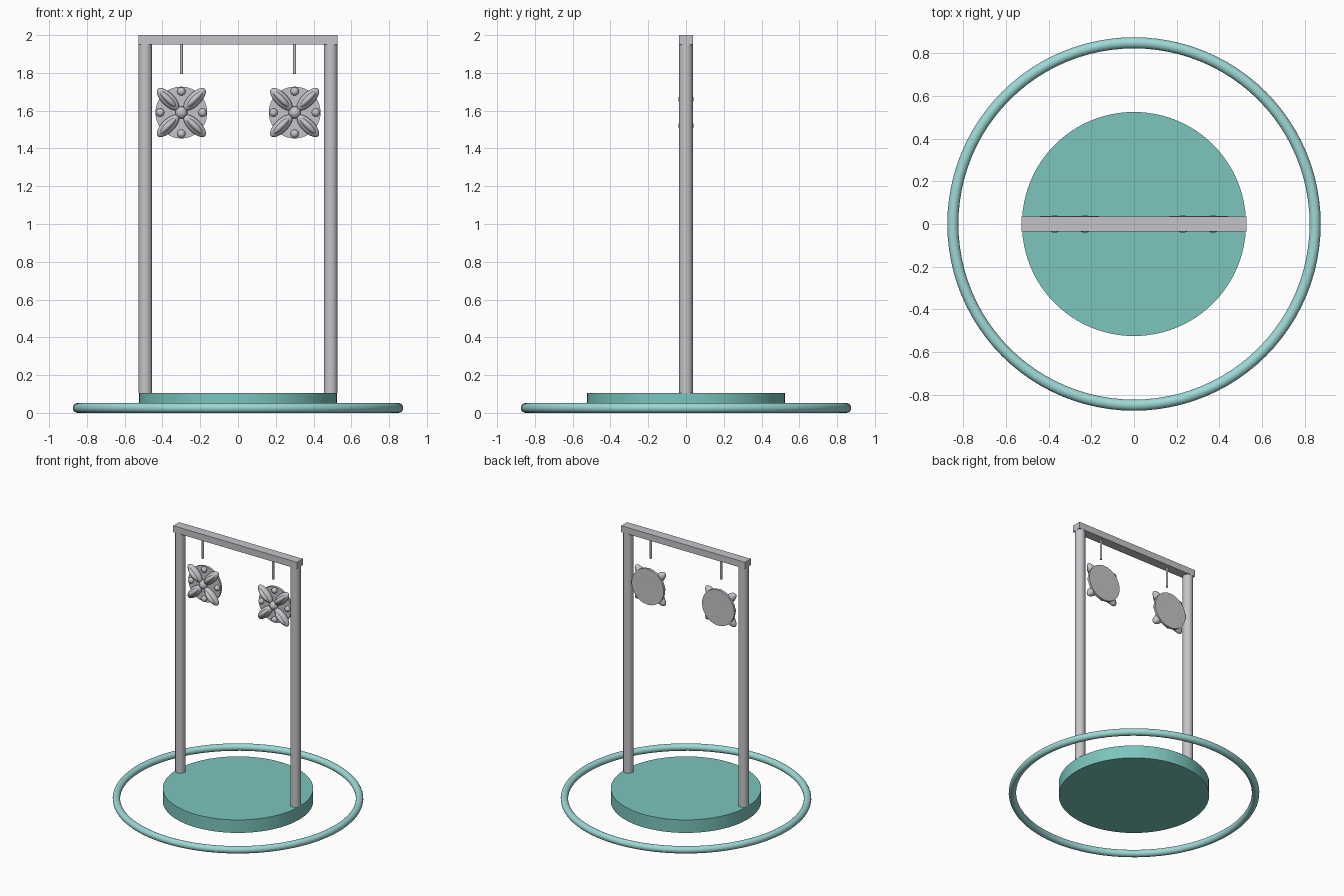
import bpy
import math

default = bpy.data.objects.get("Cube")
if default:
    bpy.data.objects.remove(default, do_unlink=True)


def make_material(name, rgb):
    mat = bpy.data.materials.new(name)
    mat.use_nodes = True
    colour = (*rgb, 1.0)
    mat.diffuse_color = colour
    mat.node_tree.nodes["Principled BSDF"].inputs["Base Color"].default_value = colour
    return mat


GREY = make_material("silver grey", (0.56, 0.56, 0.59))
TEAL = make_material("teal", (0.2, 0.56, 0.51))
PALE = make_material("pale teal", (0.34, 0.69, 0.67))


def finish(name, mat, smooth=True):
    obj = bpy.context.object
    obj.name = name
    obj.data.materials.append(mat)
    if smooth:
        bpy.ops.object.shade_smooth_by_angle(angle=math.radians(40))
    return obj


def cylinder(name, mat, radius, depth, centre, rotation=(0, 0, 0), sides=32):
    bpy.ops.mesh.primitive_cylinder_add(vertices=sides, radius=radius, depth=depth,
                                        location=centre, rotation=rotation)
    return finish(name, mat)


def ellipsoid(name, mat, size, centre, tilt=0.0, segments=24, rings=16):
    bpy.ops.mesh.primitive_uv_sphere_add(segments=segments, ring_count=rings, radius=1,
                                         location=centre, rotation=(0, tilt, 0))
    bpy.context.object.scale = size
    bpy.ops.object.transform_apply(location=False, rotation=False, scale=True)
    return finish(name, mat)


# Base: round platform with a separate floor ring
cylinder("base_platform", TEAL, 0.525, 0.1, (0, 0, 0.055), sides=96)
bpy.ops.mesh.primitive_torus_add(major_radius=0.849, minor_radius=0.026, major_segments=96,
                                 minor_segments=20, location=(0, 0, 0.026))
finish("floor_ring", PALE)

# Top beam
bpy.ops.mesh.primitive_cube_add(size=1, location=(0, 0, 1.975))
bpy.context.object.scale = (1.054, 0.072, 0.05)
bpy.ops.object.transform_apply(location=False, rotation=False, scale=True)
finish("top_beam", GREY, smooth=False)

DISC_Z = 1.59
for side, sx in (("left", 1), ("right", -1)):
    x = 0.3 * sx
    # Post and hanging rod
    cylinder(side + "_post", GREY, 0.036, 1.85, (0.491 * sx, 0, 1.03))
    cylinder(side + "_hanging_rod", GREY, 0.008, 0.16, (x, 0, 1.875), sides=16)

    # Flower pendant: backing disc, centre bead, petals and rim studs
    cylinder(side + "_pendant_disc", GREY, 0.137, 0.018, (x, 0.029, DISC_Z),
             rotation=(math.pi / 2, 0, 0), sides=48)
    ellipsoid(side + "_centre_bead", GREY, (0.032, 0.03, 0.032), (x, 0.008, DISC_Z))
    for i in range(4):
        a = math.pi / 4 + i * math.pi / 2
        px, pz = x + 0.1 * math.cos(a), DISC_Z + 0.1 * math.sin(a)
        ellipsoid(f"{side}_petal_{i + 1}", GREY, (0.077, 0.03, 0.034), (px, 0.005, pz), -a)
        ellipsoid(f"{side}_petal_ridge_{i + 1}", GREY, (0.062, 0.04, 0.02),
                  (px, 0, pz), -a)
        b = i * math.pi / 2
        sxp, szp = x + 0.112 * math.cos(b), DISC_Z + 0.112 * math.sin(b)
        ellipsoid(f"{side}_rim_stud_{i + 1}", GREY, (0.022, 0.02, 0.022),
                  (sxp, 0.016, szp), segments=12, rings=8)
